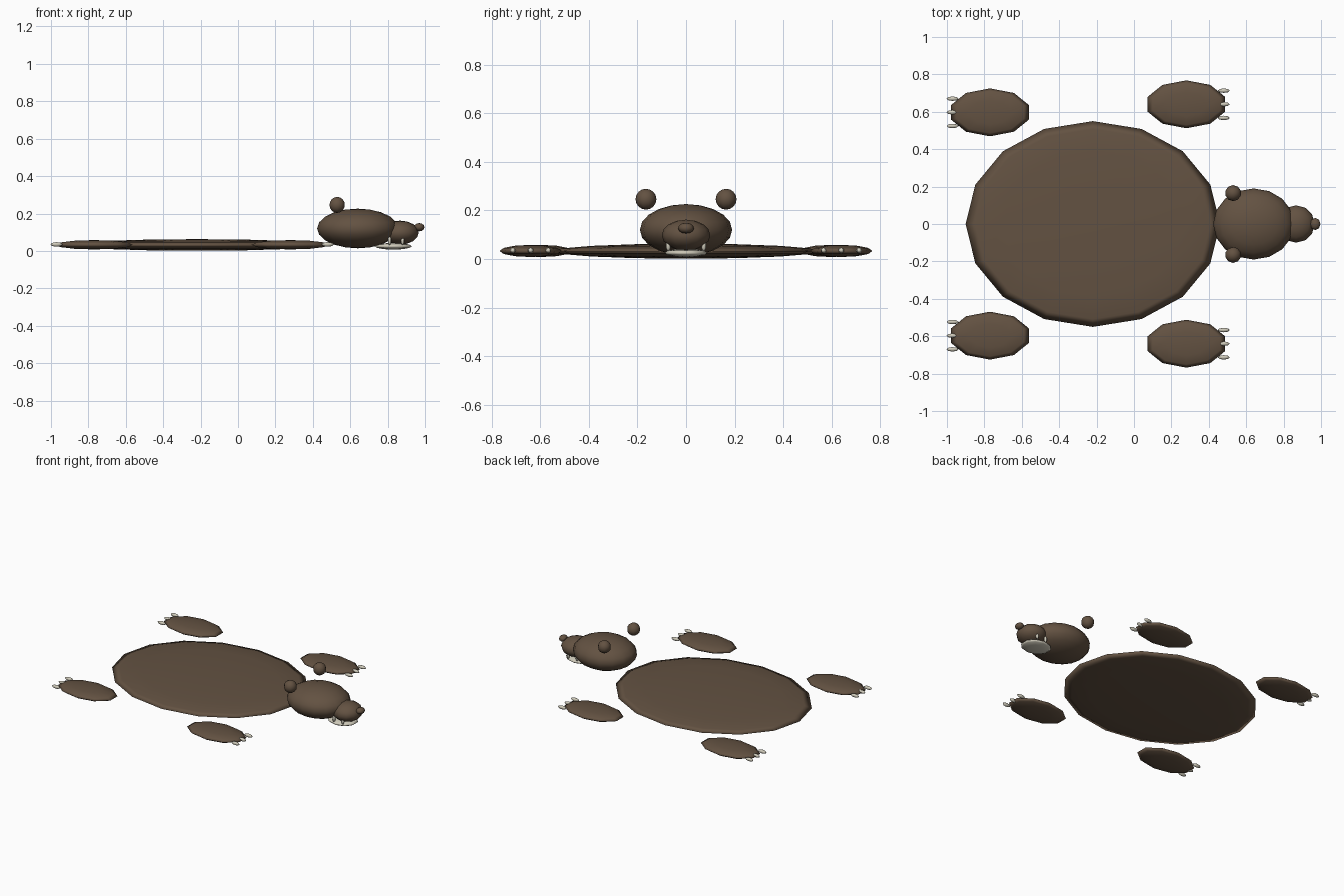
import bpy

if "Cube" in bpy.data.objects:
    bpy.data.objects.remove(bpy.data.objects["Cube"])


def material(name, rgb):
    m = bpy.data.materials.new(name)
    m.diffuse_color = (*rgb, 1.0)
    m.use_nodes = True
    m.node_tree.nodes["Principled BSDF"].inputs["Base Color"].default_value = m.diffuse_color
    return m


FUR = material("brown fur", (0.125, 0.084, 0.054))
BONE = material("pale bone", (0.62, 0.59, 0.49))


def ellipsoid(name, centre, radii, mat, segments=10, rings=8):
    bpy.ops.mesh.primitive_uv_sphere_add(segments=segments, ring_count=rings,
                                         radius=1, location=centre)
    ob = bpy.context.object
    ob.name = name
    ob.scale = radii
    bpy.ops.object.transform_apply(location=False, rotation=False, scale=True)
    ob.data.materials.append(mat)
    bpy.ops.object.shade_smooth()
    return ob


# Flat pelt
ellipsoid("pelt", (-0.22, 0, 0.032), (0.68, 0.55, 0.031), FUR, 16, 8)

# Head, muzzle, nose and lower jaw
ellipsoid("head", (0.64, 0, 0.12), (0.217, 0.19, 0.106), FUR, 16, 10)
ellipsoid("muzzle", (0.866, 0, 0.098), (0.1, 0.1, 0.064), FUR, 12, 8)
ellipsoid("nose", (0.969, 0, 0.127), (0.028, 0.033, 0.022), FUR, 8, 6)
ellipsoid("lower_jaw", (0.83, 0, 0.025), (0.105, 0.088, 0.018), BONE, 10, 6)

for side, y in (("left", 1), ("right", -1)):
    # Ears
    ellipsoid(side + "_ear", (0.53, y * 0.165, 0.246), (0.043, 0.043, 0.043), FUR, 10, 8)
    # Teeth
    for i, x in enumerate((0.81, 0.88)):
        ellipsoid(f"{side}_tooth_{i}", (x, y * 0.073, 0.055),
                  (0.01, 0.01, 0.023), BONE, 6, 6)
    # Paws, each with three claws pointing outward
    for end, px, py, d in (("front", 0.28, 0.64, 1), ("back", -0.77, 0.597, -1)):
        ellipsoid(f"{end}_{side}_paw", (px, y * py, 0.033),
                  (0.218, 0.128, 0.025), FUR, 10, 6)
        for k in (-1, 0, 1):
            ellipsoid(f"{end}_{side}_claw_{k + 1}",
                      (px + d * 0.2, y * py + k * 0.073, 0.035),
                      (0.032, 0.012, 0.012), BONE, 8, 6)
